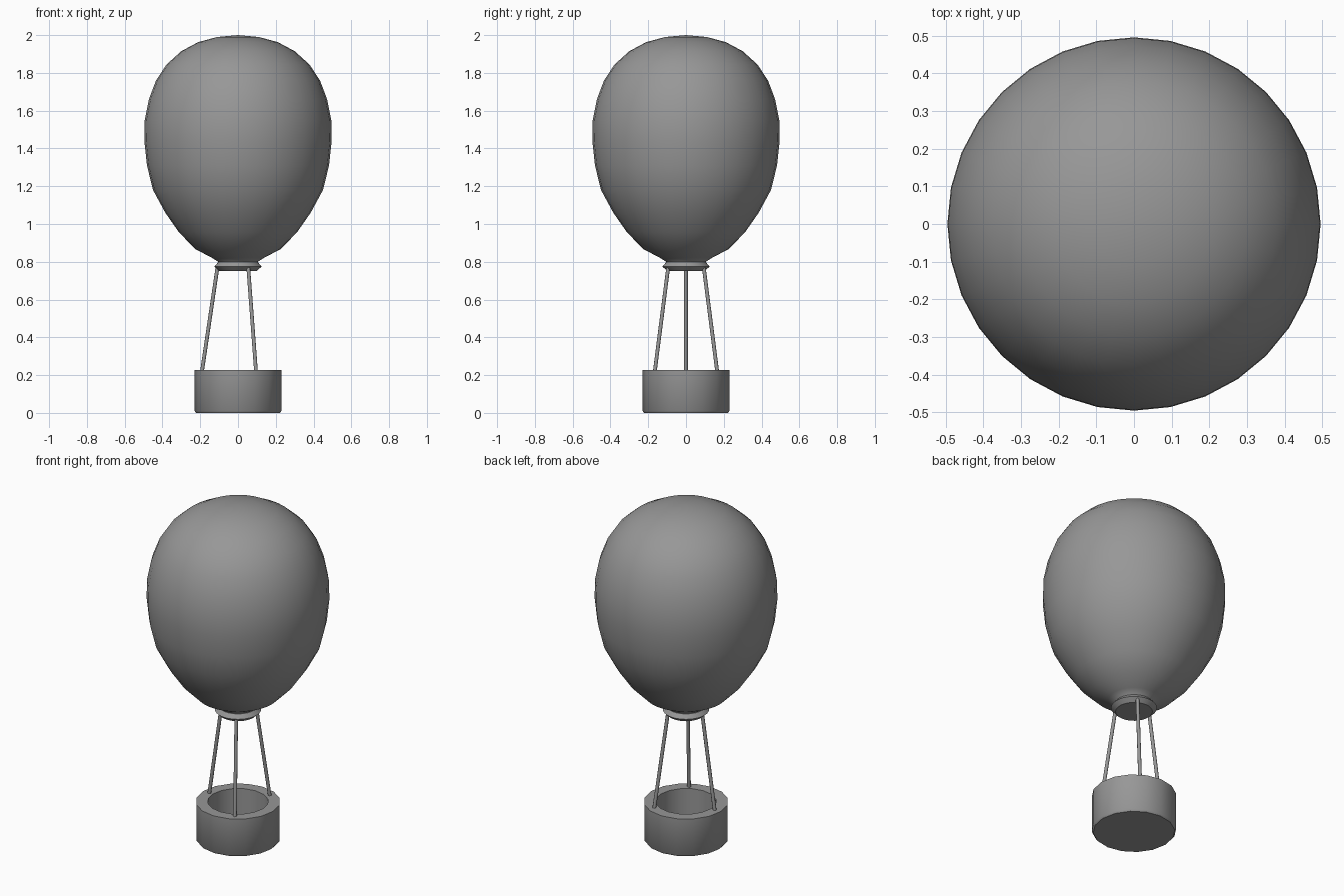
import bpy, bmesh
from math import cos, sin, pi, radians
from mathutils import Vector

if "Cube" in bpy.data.objects:
    bpy.data.objects.remove(bpy.data.objects["Cube"])

# Dark grey for every part
grey = bpy.data.materials.new("dark_grey")
grey.diffuse_color = (0.31, 0.31, 0.31, 1)
grey.use_nodes = True
grey.node_tree.nodes["Principled BSDF"].inputs["Base Color"].default_value = grey.diffuse_color


def finish(name, bm, angle=40):
    bmesh.ops.remove_doubles(bm, verts=bm.verts, dist=1e-5)
    bmesh.ops.recalc_face_normals(bm, faces=bm.faces)
    mesh = bpy.data.meshes.new(name)
    bm.to_mesh(mesh)
    bm.free()
    mesh.materials.append(grey)
    obj = bpy.data.objects.new(name, mesh)
    bpy.context.collection.objects.link(obj)
    bpy.ops.object.select_all(action='DESELECT')
    obj.select_set(True)
    bpy.context.view_layer.objects.active = obj
    bpy.ops.object.shade_smooth_by_angle(angle=radians(angle))
    return obj


def lathe(name, profile, sides, angle=40):
    """Revolve (radius, height) points around z; radius 0 closes an end."""
    bm = bmesh.new()
    rings = []
    for r, z in profile:
        n = sides if r > 0 else 1
        rings.append([bm.verts.new((r * cos(2 * pi * i / sides), r * sin(2 * pi * i / sides), z))
                      for i in range(n)])
    for a, b in zip(rings, rings[1:]):
        for i in range(sides):
            j = (i + 1) % sides
            quad = [a[i % len(a)], a[j % len(a)], b[j % len(b)], b[i % len(b)]]
            bm.faces.new(list(dict.fromkeys(quad)))
    return finish(name, bm, angle)


def rod(name, start, end, radius, sides=10):
    start, end = Vector(start), Vector(end)
    axis = end - start
    bm = bmesh.new()
    bmesh.ops.create_cone(bm, cap_ends=True, segments=sides, radius1=radius,
                          radius2=radius, depth=axis.length)
    bm.transform(axis.to_track_quat('Z', 'Y').to_matrix().to_4x4())
    bmesh.ops.translate(bm, verts=bm.verts, vec=(start + end) / 2)
    return finish(name, bm)


# Balloon envelope
lathe("envelope", [(0, 2.0), (0.11, 1.99), (0.21, 1.963), (0.30, 1.915), (0.378, 1.845),
                   (0.434, 1.76), (0.472, 1.66), (0.494, 1.55), (0.496, 1.44), (0.482, 1.31),
                   (0.45, 1.18), (0.385, 1.06), (0.312, 0.955), (0.225, 0.867),
                   (0.14, 0.822), (0.098, 0.796), (0.09, 0.77), (0, 0.77)], 32, 50)

# Collar at the mouth
lathe("mouth_collar", [(0, 0.798), (0.105, 0.798), (0.125, 0.775),
                       (0.10, 0.752), (0, 0.752)], 32, 40)

# Hollow basket
lathe("basket", [(0, 0.0), (0.222, 0.0), (0.23, 0.01), (0.23, 0.226), (0.165, 0.226),
                 (0.165, 0.05), (0, 0.05)], 16)

# Three ropes, evenly spaced
for k, deg in enumerate((60, 180, 300)):
    c, s = cos(radians(deg)), sin(radians(deg))
    rod(f"rope_{k + 1}", (0.195 * c, 0.195 * s, 0.19), (0.108 * c, 0.108 * s, 0.775), 0.01)
